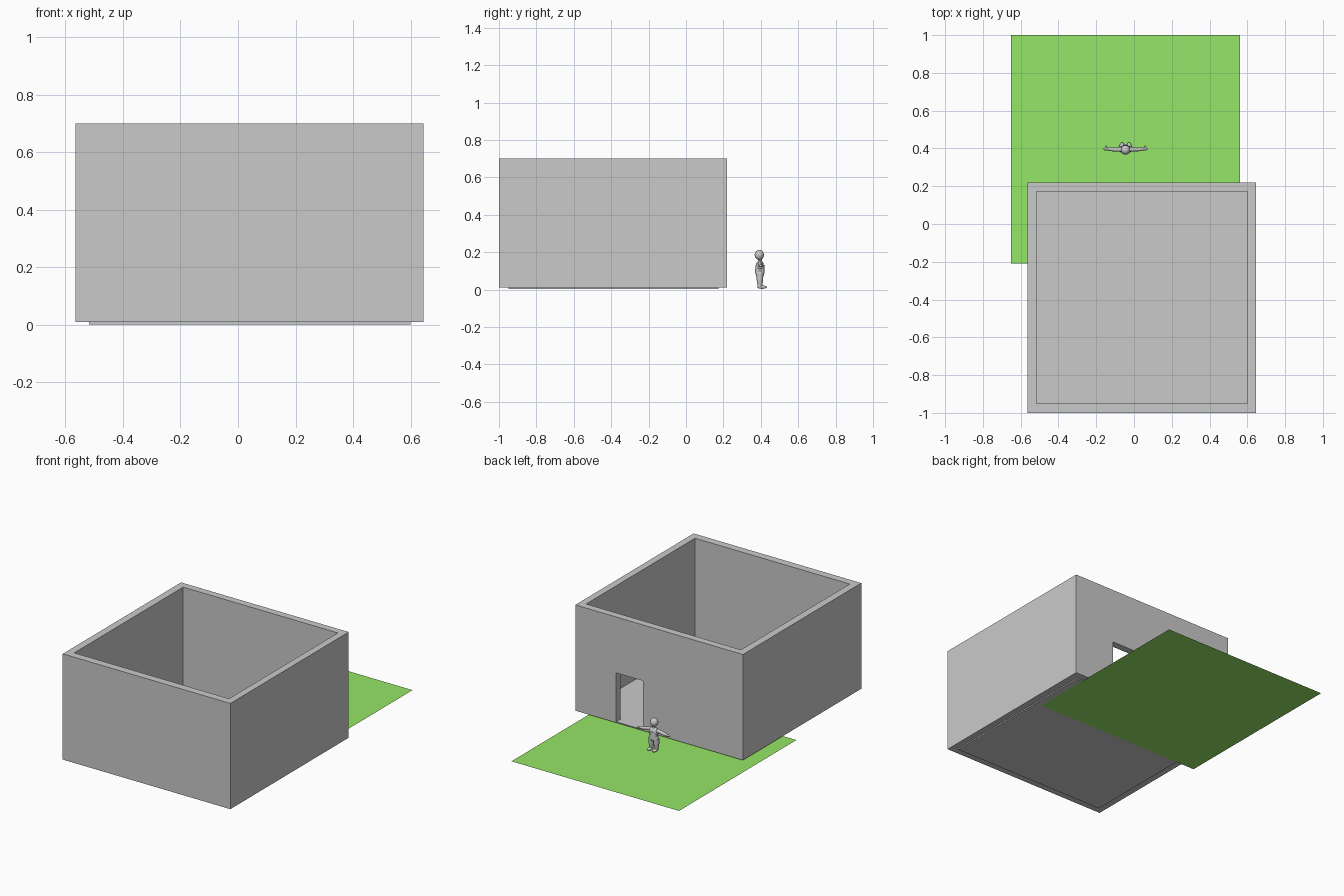
import bpy
import math
from mathutils import Vector

cube = bpy.data.objects.get("Cube")
if cube:
    bpy.data.objects.remove(cube, do_unlink=True)


def material(name, rgb):
    mat = bpy.data.materials.new(name)
    mat.use_nodes = True
    mat.diffuse_color = (*rgb, 1)
    bsdf = next(n for n in mat.node_tree.nodes if n.type == 'BSDF_PRINCIPLED')
    bsdf.inputs["Base Color"].default_value = (*rgb, 1)
    return mat


GREY = material("stone grey", (0.59, 0.59, 0.59))
GREEN = material("grass green", (0.30, 0.79, 0.135))


def finish(name, mat, smooth=False):
    ob = bpy.context.object
    ob.name = name
    ob.data.materials.append(mat)
    bpy.ops.object.transform_apply(location=False, rotation=True, scale=True)
    if smooth:
        bpy.ops.object.shade_smooth()
    return ob


def box(name, low, high, mat=GREY):
    low, high = Vector(low), Vector(high)
    bpy.ops.mesh.primitive_cube_add(size=1, location=(low + high) / 2)
    bpy.context.object.scale = high - low
    return finish(name, mat)


def ball(name, centre, radii):
    bpy.ops.mesh.primitive_uv_sphere_add(segments=16, ring_count=10, radius=1, location=centre)
    bpy.context.object.scale = radii
    return finish(name, GREY, True)


def limb(name, start, end, r1, r2):
    start, end = Vector(start), Vector(end)
    axis = end - start
    bpy.ops.mesh.primitive_cone_add(vertices=12, radius1=r1, radius2=r2,
                                    depth=axis.length, location=(start + end) / 2)
    ob = bpy.context.object
    ob.rotation_euler = axis.to_track_quat('Z', 'Y').to_euler()
    finish(name, GREY)
    bpy.ops.object.shade_smooth_by_angle(angle=math.radians(40))
    return ob


def cut(target, cutter):
    cutter.hide_render = True
    mod = target.modifiers.new("cut", 'BOOLEAN')
    mod.operation = 'DIFFERENCE'
    mod.solver = 'EXACT'
    mod.object = cutter
    bpy.context.view_layer.objects.active = target
    bpy.ops.object.modifier_apply(modifier=mod.name)
    bpy.data.objects.remove(cutter, do_unlink=True)


# Lawn, a flat sheet
bpy.ops.mesh.primitive_plane_add(size=1, location=(-0.045, 0.395, 0))
bpy.context.object.scale = (1.21, 1.21, 1)
finish("lawn", GREEN)

# Open-topped room with a doorway in the back wall
walls = box("walls", (-0.565, -1, 0.01), (0.645, 0.22, 0.70))
cut(walls, box("room_cutter", (-0.517, -0.95, -0.1), (0.60, 0.173, 0.9)))
cut(walls, box("door_cutter", (0.155, 0.1, 0.016), (0.35, 0.3, 0.335)))
box("floor", (-0.517, -0.95, 0.002), (0.60, 0.173, 0.013))

# Small standing figure facing +y with its arms held out
cx, cy = -0.045, 0.395
ball("head", (cx, cy - 0.003, 0.185), (0.025, 0.025, 0.027))
limb("neck", (cx, cy, 0.145), (cx, cy, 0.167), 0.011, 0.010)
ball("chest", (cx, cy, 0.128), (0.033, 0.021, 0.028))
limb("waist", (cx, cy, 0.085), (cx, cy, 0.130), 0.026, 0.024)
ball("hips", (cx, cy, 0.085), (0.032, 0.023, 0.022))
for side, s in (("left", 1), ("right", -1)):
    shoulder = (cx + s * 0.03, cy, 0.137)
    elbow = (cx + s * 0.065, cy, 0.131)
    wrist = (cx + s * 0.098, cy + 0.003, 0.127)
    ball(side + "_shoulder", shoulder, (0.013, 0.013, 0.013))
    limb(side + "_upper_arm", shoulder, elbow, 0.012, 0.010)
    limb(side + "_forearm", elbow, wrist, 0.011, 0.008)
    ball(side + "_hand", (cx + s * 0.105, cy + 0.004, 0.127), (0.011, 0.010, 0.007))
    limb(side + "_thumb", wrist, (cx + s * 0.103, cy + 0.020, 0.127), 0.004, 0.003)
    limb(side + "_thigh", (cx + s * 0.016, cy, 0.085), (cx + s * 0.018, cy, 0.050), 0.019, 0.017)
    limb(side + "_shin", (cx + s * 0.018, cy, 0.050), (cx + s * 0.019, cy, 0.014), 0.017, 0.012)
    ball(side + "_foot", (cx + s * 0.019, cy + 0.012, 0.013), (0.013, 0.026, 0.009))
